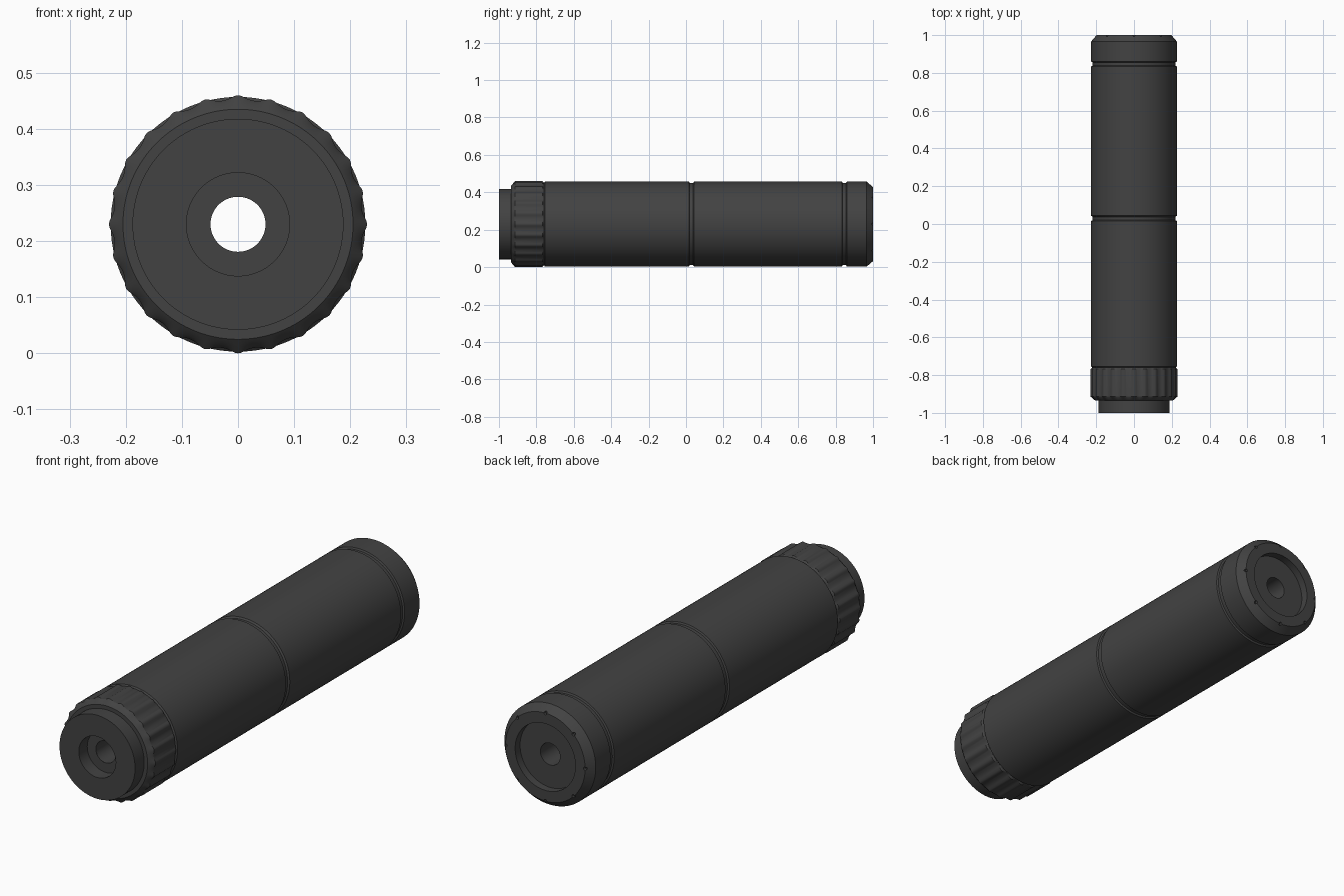
import bpy
import bmesh
from math import sin, cos, pi, radians
from mathutils import Matrix, Vector

AXIS_Z = 0.23      # height of the tube axis
BORE = 0.049
RADIUS = 0.227
FLUTES = 24

old = bpy.data.objects.get("Cube")
if old:
    bpy.data.objects.remove(old, do_unlink=True)

metal = bpy.data.materials.new("matte charcoal metal")
metal.use_nodes = True
grey = (0.055, 0.055, 0.055, 1.0)
metal.diffuse_color = grey
bsdf = metal.node_tree.nodes["Principled BSDF"]
bsdf.inputs["Base Color"].default_value = grey
bsdf.inputs["Roughness"].default_value = 0.6


def make_object(name, bm):
    mesh = bpy.data.meshes.new(name)
    bm.to_mesh(mesh)
    bm.free()
    obj = bpy.data.objects.new(name, mesh)
    bpy.context.collection.objects.link(obj)
    mesh.materials.append(metal)
    return obj


def smooth(obj):
    bpy.ops.object.select_all(action='DESELECT')
    obj.select_set(True)
    bpy.context.view_layer.objects.active = obj
    bpy.ops.object.shade_smooth_by_angle(angle=radians(25))


def lathe(name, profile, closed=False, steps=96, limit=None):
    """Spin (y, radius) points round the long axis; limit(angle) caps the radius."""
    bm = bmesh.new()
    rings = []
    for y, r in profile:
        ring = []
        for i in range(steps):
            a = 2 * pi * i / steps
            rr = min(r, limit(a)) if limit else r
            ring.append(bm.verts.new((rr * cos(a), y, AXIS_Z + rr * sin(a))))
        rings.append(ring)
    pairs = list(zip(rings, rings[1:]))
    if closed:
        pairs.append((rings[-1], rings[0]))
    for a, b in pairs:
        for i in range(steps):
            j = (i + 1) % steps
            bm.faces.new((a[i], b[i], b[j], a[j]))
    obj = make_object(name, bm)
    smooth(obj)
    return obj


def flute_radius(angle):
    """Shallow scallops between narrow ridges."""
    t = (angle * FLUTES / (2 * pi)) % 1.0
    return 0.23 - 0.008 * max(0.0, sin(pi * t) - 0.2) / 0.8


# Front tip with counterbore
lathe("front_tip", [(-0.94, BORE), (-0.94, 0.092), (-1.0, 0.092),
                    (-1.0, 0.188), (-0.935, 0.188)])

# Fluted collar with chamfered front edge
lathe("fluted_collar", [(-0.935, 0.186), (-0.935, 0.205), (-0.925, 0.217),
                        (-0.914, 0.23), (-0.768, 0.23), (-0.76, 0.221)],
      steps=FLUTES * 10, limit=flute_radius)

# Two tube halves, each ending in a narrow groove
for name, start, end in (("front_tube", -0.76, 0.02), ("rear_tube", 0.038, 0.838)):
    lathe(name, [(start, 0.22), (start + 0.006, RADIUS), (end - 0.004, RADIUS),
                 (end, RADIUS - 0.007), (end + 0.018, RADIUS - 0.007)])

# Long bore through the middle
lathe("bore", [(0.965, BORE), (-0.94, BORE)], steps=64)

# Rear cap with chamfer and round recess
cap = lathe("rear_cap", [(0.856, BORE), (0.856, 0.22), (0.86, RADIUS), (0.966, RADIUS),
                         (1.0, 0.198), (1.0, 0.15), (0.965, 0.15), (0.965, BORE)],
            closed=True)

# Eight small pin holes around the rear face
bm = bmesh.new()
for k in range(8):
    a = 2 * pi * k / 8
    place = (Matrix.Translation(Vector((0.197 * cos(a), 1.0, AXIS_Z + 0.197 * sin(a))))
             @ Matrix.Rotation(pi / 2, 4, 'X'))
    bmesh.ops.create_cone(bm, cap_ends=True, segments=12, radius1=0.007,
                          radius2=0.007, depth=0.024, matrix=place)
cutter = make_object("pin_hole_cutter", bm)
cutter.hide_render = True
for obj in (cap, cutter):
    bm = bmesh.new()
    bm.from_mesh(obj.data)
    bmesh.ops.recalc_face_normals(bm, faces=bm.faces)
    bm.to_mesh(obj.data)
    bm.free()
cut = cap.modifiers.new("pin_holes", 'BOOLEAN')
cut.operation = 'DIFFERENCE'
cut.solver = 'EXACT'
cut.object = cutter
bpy.ops.object.select_all(action='DESELECT')
cap.select_set(True)
bpy.context.view_layer.objects.active = cap
bpy.ops.object.modifier_apply(modifier=cut.name)
bpy.data.objects.remove(cutter, do_unlink=True)
smooth(cap)
